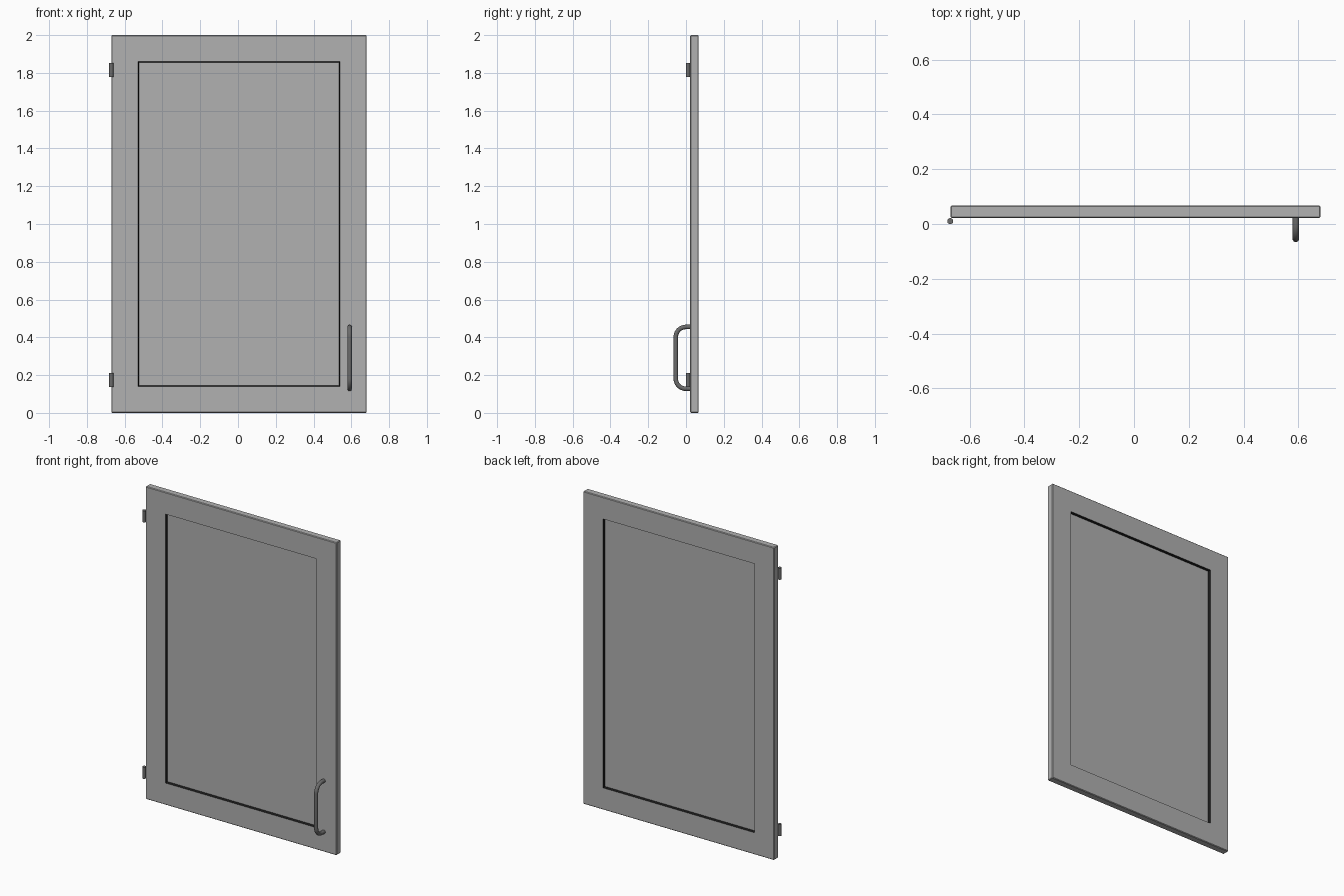
import bpy, bmesh, math
from mathutils import Vector

if "Cube" in bpy.data.objects:
    bpy.data.objects.remove(bpy.data.objects["Cube"])


def grey(name, v):
    m = bpy.data.materials.new(name)
    m.diffuse_color = (v, v, v, 1)
    m.use_nodes = True
    m.node_tree.nodes["Principled BSDF"].inputs["Base Color"].default_value = m.diffuse_color
    return m


PAINT, SEAL, METAL = grey("paint", 0.44), grey("dark_seal", 0.01), grey("dark_metal", 0.15)


def finish(name, bm, mats, smooth=False):
    bmesh.ops.recalc_face_normals(bm, faces=bm.faces)
    me = bpy.data.meshes.new(name)
    bm.to_mesh(me)
    bm.free()
    for m in mats:
        me.materials.append(m)
    ob = bpy.data.objects.new(name, me)
    bpy.context.collection.objects.link(ob)
    if smooth:
        bpy.ops.object.select_all(action='DESELECT')
        ob.select_set(True)
        bpy.context.view_layer.objects.active = ob
        bpy.ops.object.shade_smooth_by_angle(angle=math.radians(40))
    return ob


# Door leaf: bevelled slab with a panel recessed on both faces
X0, X1, Y0, Y1, H = -0.67, 0.681, 0.022, 0.067, 2.0
EDGE, FRAME, RECESS = 0.004, 0.14, 0.014
bm = bmesh.new()
bmesh.ops.create_cube(bm, size=1)
bmesh.ops.scale(bm, vec=(X1 - X0, Y1 - Y0, H), verts=bm.verts)
bmesh.ops.translate(bm, vec=((X0 + X1) / 2, (Y0 + Y1) / 2, H / 2), verts=bm.verts)
bmesh.ops.bevel(bm, geom=bm.edges[:], offset=EDGE, segments=1, affect='EDGES')
bmesh.ops.recalc_face_normals(bm, faces=bm.faces)
panels = sorted(bm.faces, key=lambda f: f.calc_area())[-2:]
bmesh.ops.inset_individual(bm, faces=panels, thickness=FRAME - EDGE, use_even_offset=True)
# Dark seal lining the recess
walls = bmesh.ops.inset_individual(bm, faces=panels, thickness=0.005, use_even_offset=True)
for f in walls["faces"]:
    if f not in panels:
        f.material_index = 1
for f in panels:
    shift = -f.normal.copy() * RECESS
    bmesh.ops.translate(bm, vec=shift, verts=f.verts[:])
finish("door_panel", bm, (PAINT, SEAL))

# Hinge barrels on the left edge
for name, z in (("hinge_lower", 0.175), ("hinge_upper", 1.815)):
    bm = bmesh.new()
    bmesh.ops.create_cone(bm, cap_ends=True, segments=20, radius1=0.011,
                          radius2=0.011, depth=0.074)
    bmesh.ops.translate(bm, vec=(-0.671, 0.0105, z), verts=bm.verts)
    finish(name, bm, (METAL,), True)

# Pull handle: round bar swept along a path with two rounded corners
HX, R, BEND, FRONT, ZB, ZT = 0.591, 0.012, 0.053, -0.054, 0.128, 0.455
path = [(Y0 + 0.002, ZB, 0.0)]
for zc, a0 in ((ZB + BEND, 0), (ZT - BEND, 90)):
    for i in range(9):
        a = math.radians(a0 + 90 * i / 8)
        path.append((FRONT + BEND - BEND * math.sin(a), zc - BEND * math.cos(a), a))
path.append((Y0 + 0.002, ZT, math.pi))
bm = bmesh.new()
N = 16
rings = []
for y, z, a in path:
    side = Vector((0, math.sin(a), math.cos(a)))  # towards the bend centre
    ring = []
    for k in range(N):
        t = 2 * math.pi * k / N
        ring.append(bm.verts.new(Vector((HX, y, z)) + Vector((R * math.cos(t), 0, 0))
                                 + side * R * math.sin(t)))
    rings.append(ring)
for r0, r1 in zip(rings, rings[1:]):
    for k in range(N):
        bm.faces.new((r0[k], r0[(k + 1) % N], r1[(k + 1) % N], r1[k]))
bm.faces.new(rings[0])
bm.faces.new(rings[-1])
finish("handle", bm, (METAL,), True)
